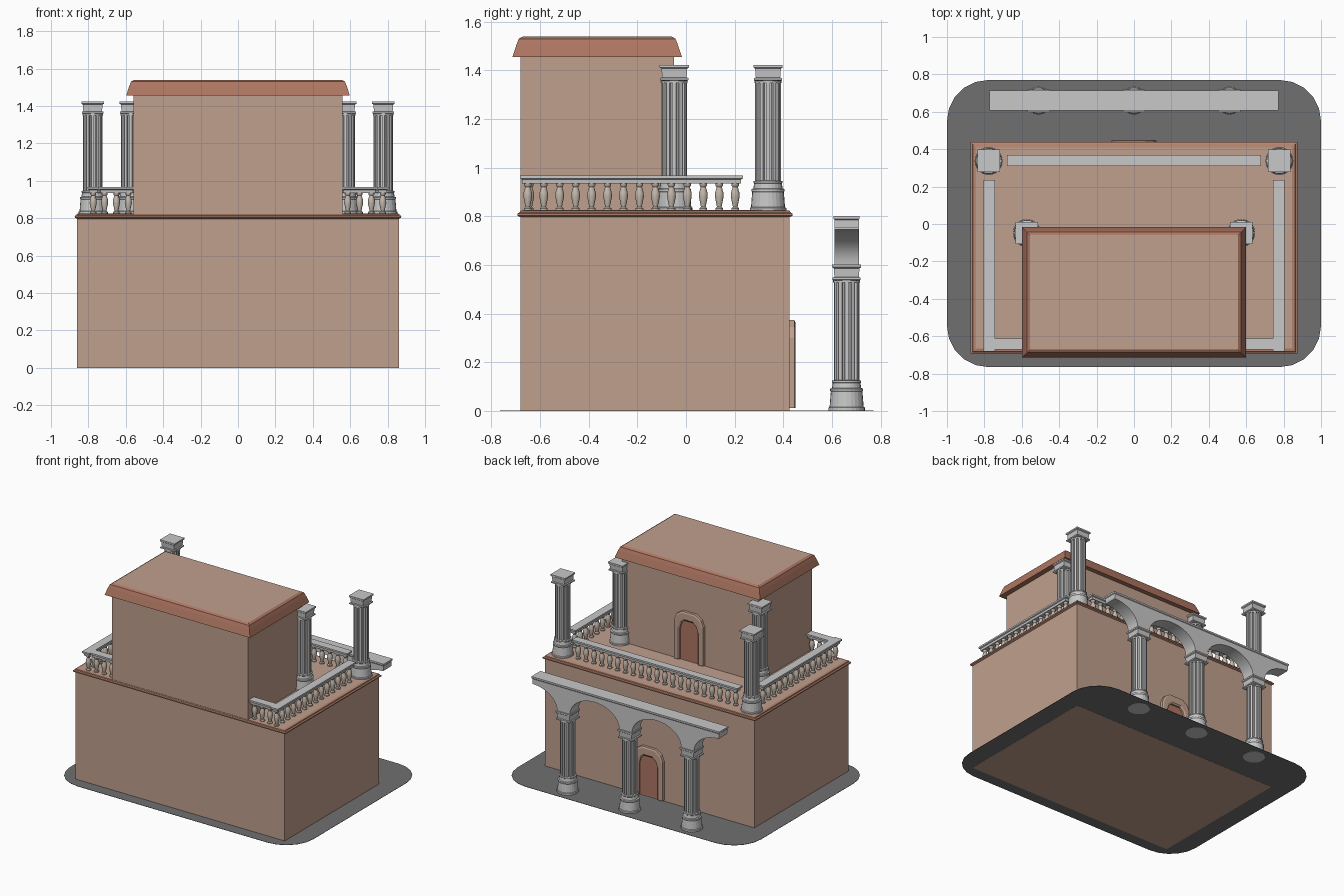
import bpy, bmesh, math

if "Cube" in bpy.data.objects:
    bpy.data.objects.remove(bpy.data.objects["Cube"])

def mat(name, r, g, b):
    m = bpy.data.materials.new(name)
    m.diffuse_color = (r, g, b, 1)
    m.use_nodes = True
    m.node_tree.nodes["Principled BSDF"].inputs["Base Color"].default_value = m.diffuse_color
    return m

WALL = mat("tan_wall", 0.53, 0.35, 0.27)
TRIM = mat("clay_trim", 0.47, 0.24, 0.165)
ROOF = mat("terracotta", 0.42, 0.18, 0.12)
STONE = mat("grey_stone", 0.57, 0.58, 0.57)
BALUSTER = mat("beige_stone", 0.55, 0.48, 0.41)
GROUND = mat("dark_paving", 0.16, 0.16, 0.16)

def finish(name, bm, *mats, smooth=False):
    bmesh.ops.recalc_face_normals(bm, faces=bm.faces)
    me = bpy.data.meshes.new(name)
    bm.to_mesh(me)
    bm.free()
    for m in mats:
        me.materials.append(m)
    ob = bpy.data.objects.new(name, me)
    bpy.context.collection.objects.link(ob)
    if smooth:
        bpy.context.view_layer.objects.active = ob
        ob.select_set(True)
        bpy.ops.object.shade_smooth_by_angle(angle=math.radians(40))
        ob.select_set(False)
    return ob

def loft(bm, rings):
    """Skin a list of equal-length point rings and cap both ends."""
    vs = [[bm.verts.new(p) for p in r] for r in rings]
    for a, b in zip(vs, vs[1:]):
        n = len(a)
        for i in range(n):
            bm.faces.new((a[i], a[(i + 1) % n], b[(i + 1) % n], b[i]))
    bm.faces.new(vs[0][::-1])
    bm.faces.new(vs[-1])

def rect(x0, x1, y0, y1, z):
    return [(x0, y0, z), (x1, y0, z), (x1, y1, z), (x0, y1, z)]

def circle(x, y, r, z, n):
    return [(x + r * math.cos(2 * math.pi * i / n), y + r * math.sin(2 * math.pi * i / n), z) for i in range(n)]

def box(bm, x0, x1, y0, y1, z0, z1):
    loft(bm, [rect(x0, x1, y0, y1, z0), rect(x0, x1, y0, y1, z1)])

def stepped(bm, x0, x1, y0, y1, steps):
    """Rectangular moulding: steps are (outset, z)."""
    loft(bm, [rect(x0 - o, x1 + o, y0 - o, y1 + o, z) for o, z in steps])

# paving with rounded corners
bm = bmesh.new()
pts = []
for cx, cy, a0 in ((0.78, 0.55, 0), (-0.78, 0.55, 90), (-0.78, -0.545, 180), (0.78, -0.545, 270)):
    for k in range(6):
        a = math.radians(a0 + 18 * k)
        pts.append((cx + 0.22 * math.cos(a), cy + 0.22 * math.sin(a)))
loft(bm, [[(x, y, z) for x, y in pts] for z in (0.001, 0.003)])
finish("paving", bm, GROUND)

# lower storey, cornice and terrace floor
bm = bmesh.new()
box(bm, -0.86, 0.86, -0.68, 0.425, 0, 0.805)
finish("lower_storey", bm, WALL)
bm = bmesh.new()
stepped(bm, -0.86, 0.86, -0.68, 0.425, [(0, 0.797), (0.012, 0.803), (0.013, 0.812), (0.004, 0.816), (0.002, 0.823), (-0.015, 0.826)])
bm.faces.ensure_lookup_table()
for f in bm.faces:
    if min(v.co.z for v in f.verts) > 0.825:
        f.material_index = 1
finish("terrace_cornice", bm, TRIM, WALL)

# upper storey and roof
bm = bmesh.new()
box(bm, -0.56, 0.56, -0.68, -0.05, 0.8, 1.46)
finish("upper_storey", bm, WALL)
bm = bmesh.new()
stepped(bm, -0.56, 0.56, -0.675, -0.055, [(0.038, 1.455), (0.022, 1.505), (0.012, 1.53), (-0.005, 1.54)])
for f in bm.faces:
    if min(v.co.z for v in f.verts) > 1.535:
        f.material_index = 1
finish("roof", bm, ROOF, WALL)

# doors with faceted arch frames
def arch(hw, spring, top, z0):
    rise = top - spring
    right = [(hw, z0), (hw, spring), (hw * 0.84, spring + rise * 0.6), (hw * 0.48, top)]
    return right + [(-x, z) for x, z in reversed(right)]

def door(name, y, z):
    outer, inner = arch(0.12, 0.30, 0.375, 0.012), arch(0.075, 0.245, 0.31, 0.012)
    bm = bmesh.new()
    layers = []
    for loop, yy in ((outer, y - 0.005), (outer, y + 0.02), (arch(0.11, 0.295, 0.365, 0.012), y + 0.025),
                     (arch(0.085, 0.255, 0.32, 0.012), y + 0.025), (inner, y + 0.018), (inner, y - 0.005)):
        layers.append([bm.verts.new((px, yy, z + pz)) for px, pz in loop])
    for a, b in zip(layers, layers[1:] + layers[:1]):
        for i in range(len(a) - 1):
            bm.faces.new((a[i], a[i + 1], b[i + 1], b[i]))
    for i in (0, -1):
        bm.faces.new([l[i] for l in layers])
    finish(name + "_frame", bm, WALL)
    bm = bmesh.new()
    loft(bm, [[(px, yy, z + pz) for px, pz in inner] for yy in (y - 0.003, y + 0.006)])
    finish(name + "_panel", bm, ROOF)

door("lower_door", 0.425, 0)
door("upper_door", -0.05, 0.82)

# fluted columns
def column(name, x, y, z):
    bm = bmesh.new()
    base = [(0.075, 0), (0.075, 0.015), (0.070, 0.018), (0.065, 0.08), (0.068, 0.085), (0.068, 0.092),
            (0.060, 0.095), (0.057, 0.115), (0.060, 0.118), (0.060, 0.125), (0.050, 0.128)]
    loft(bm, [circle(x, y, r, z + h, 24) for r, h in base])
    flutes = 12
    ring = []
    for i in range(flutes):
        for f, r in ((-0.27, 0.053), (0.27, 0.053), (0.36, 0.044), (0.64, 0.044)):
            a = 2 * math.pi * (i + f) / flutes
            ring.append((x + r * math.cos(a), y + r * math.sin(a)))
    loft(bm, [[(px, py, z + h) for px, py in ring] for h in (0.12, 0.54)])
    loft(bm, [circle(x, y, 0.055, z + h, 24) for h in (0.528, 0.54)])
    stepped(bm, x, x, y, y, [(0.050, z + 0.537), (0.058, z + 0.54), (0.058, z + 0.549), (0.050, z + 0.551),
                             (0.053, z + 0.587), (0.060, z + 0.592), (0.060, z + 0.603)])
    finish(name, bm, STONE)

for i, x in enumerate((-0.51, 0, 0.51)):
    column("arcade_column_%d" % (i + 1), x, 0.66, 0)
for side, s in (("left", -1), ("right", 1)):
    column("terrace_corner_column_" + side, s * 0.777, 0.337, 0.82)
    column("terrace_wall_column_" + side, s * 0.573, -0.048, 0.82)

# arcade: two full arches, a half arch at each end
bm = bmesh.new()
under = []
for c in (-0.51, 0, 0.51):
    for s in (-1, 1):
        angles = range(0, 11) if s == 1 else range(10, -1, -1)
        for k in angles:
            a = math.pi / 2 * k / 10
            under.append((c + s * (0.255 - 0.203 * math.cos(a)), 0.60 + 0.147 * math.sin(a)))
# quad strips between the arch curve and a flat top line
cols = []
for x, z in under:
    if cols and abs(cols[-1][0] - x) < 1e-5:
        continue
    cols.append((x, [bm.verts.new((x, yy, zz)) for yy, zz in ((0.61, z), (0.71, z), (0.71, 0.785), (0.61, 0.785))]))
for (_, a), (_, b) in zip(cols, cols[1:]):
    for i in range(4):
        bm.faces.new((a[i], a[(i + 1) % 4], b[(i + 1) % 4], b[i]))
bm.faces.new(cols[0][1])
bm.faces.new(cols[-1][1])
finish("arcade_arches", bm, STONE, smooth=True)
bm = bmesh.new()
stepped(bm, -0.765, 0.765, 0.615, 0.705, [(0, 0.752), (0.003, 0.757), (0.003, 0.785), (0.008, 0.79), (0.008, 0.802)])
finish("arcade_coping", bm, STONE)

# balustrades
PROFILE = [(0.017, 0), (0.017, 0.010), (0.010, 0.016), (0.013, 0.030), (0.019, 0.058), (0.018, 0.075),
           (0.011, 0.098), (0.016, 0.104), (0.016, 0.115)]

def balustrade(name, x0, x1, y0, y1, n):
    bm = bmesh.new()
    stepped(bm, x0 + 0.006, x1 - 0.006, y0 + 0.006, y1 - 0.006,
            [(-0.004, 0.936), (-0.002, 0.952), (0.006, 0.956), (0.006, 0.968)])
    finish(name + "_rail", bm, STONE)
    bm = bmesh.new()
    along_x = x1 - x0 > y1 - y0
    for i in range(n):
        t = (i + 0.5) / n
        cx = x0 + (x1 - x0) * (t if along_x else 0.5)
        cy = y0 + (y1 - y0) * (0.5 if along_x else t)
        loft(bm, [circle(cx, cy, r, 0.823 + h, 10) for r, h in PROFILE])
    finish(name + "_balusters", bm, BALUSTER, smooth=True)

balustrade("back_balustrade", -0.68, 0.68, 0.31, 0.37, 21)
for side, s in (("left", -1), ("right", 1)):
    xs = sorted((s * 0.743, s * 0.805))
    balustrade("side_balustrade_" + side, xs[0], xs[1], -0.683, 0.235, 14)
    xs = sorted((s * 0.555, s * 0.745))
    balustrade("front_balustrade_" + side, xs[0], xs[1], -0.672, -0.612, 3)
